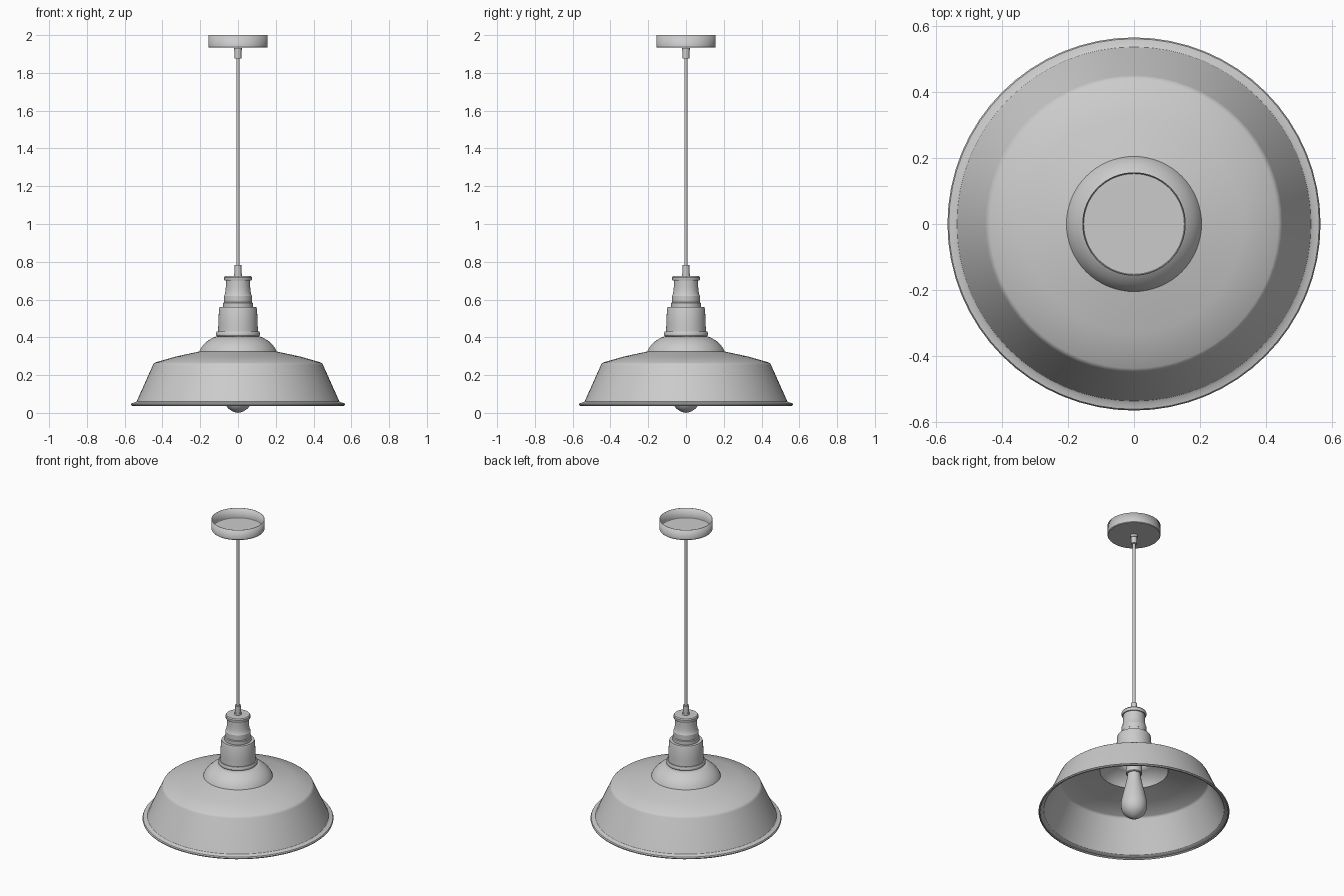
import bpy, bmesh, math

SEG = 64


def lathe(name, profile, seg=SEG, wall=0.0, angle=30):
    """Spin a bottom-to-top (radius, z) profile around the z axis."""
    bm = bmesh.new()
    rings = [[bm.verts.new((r * math.cos(2 * math.pi * i / seg),
                            r * math.sin(2 * math.pi * i / seg), z))
              for i in range(seg)] for r, z in profile]
    for a, b in zip(rings, rings[1:]):
        for i in range(seg):
            j = (i + 1) % seg
            bm.faces.new((a[i], a[j], b[j], b[i]))
    bmesh.ops.remove_doubles(bm, verts=bm.verts, dist=1e-5)
    mesh = bpy.data.meshes.new(name)
    bm.to_mesh(mesh)
    bm.free()
    ob = bpy.data.objects.new(name, mesh)
    bpy.context.collection.objects.link(ob)
    bpy.ops.object.select_all(action='DESELECT')
    ob.select_set(True)
    bpy.context.view_layer.objects.active = ob
    bpy.ops.object.shade_smooth_by_angle(angle=math.radians(angle))
    if wall:
        mod = ob.modifiers.new("wall", 'SOLIDIFY')
        mod.thickness = wall
        mod.offset = -1
    return ob


# Ceiling canopy: shallow cup, open at the top
lathe("ceiling_canopy", [(0, 1.934), (0.154, 1.934), (0.157, 1.938), (0.157, 2.0)], wall=0.003)

# Cord and the two cord grips
lathe("cord", [(0, 0.72), (0.008, 0.72), (0.008, 1.933), (0, 1.933)], seg=24)
lathe("upper_cord_grip", [(0, 1.875), (0.018, 1.875), (0.018, 1.918), (0.021, 1.918),
                          (0.021, 1.933), (0, 1.933)], seg=32)
lathe("lower_cord_grip", [(0, 0.72), (0.021, 0.72), (0.021, 0.738), (0.018, 0.738),
                          (0.018, 0.783), (0, 0.783)], seg=32)

# Lamp holder: stepped body with a cap
lathe("lamp_holder", [(0, 0.55), (0.079, 0.55), (0.079, 0.582), (0.074, 0.586), (0.074, 0.620),
                      (0.070, 0.626), (0.066, 0.650), (0.064, 0.675), (0.064, 0.700)])
lathe("lamp_holder_cap", [(0, 0.700), (0.071, 0.700), (0.073, 0.704), (0.073, 0.718),
                          (0.068, 0.725), (0, 0.725)])

# Neck sleeve and the collar that seats it on the shade
lathe("neck_sleeve", [(0.106, 0.425), (0.104, 0.47), (0.101, 0.548), (0.097, 0.560), (0.07, 0.560)])
lathe("neck_collar", [(0.10, 0.408), (0.114, 0.408), (0.117, 0.413), (0.117, 0.423),
                      (0.113, 0.430), (0.10, 0.430)])

# Shade: rolled rim, sloped skirt, gently domed top and crown
lathe("shade", [(0.558, 0.036), (0.564, 0.039), (0.566, 0.045), (0.562, 0.052), (0.545, 0.055),
                (0.537, 0.060), (0.451, 0.252), (0.447, 0.260), (0.438, 0.267),
                (0.33, 0.298), (0.205, 0.325), (0.198, 0.341), (0.182, 0.362),
                (0.160, 0.382), (0.133, 0.398), (0.100, 0.410)], wall=0.004)

# Bulb socket and teardrop bulb
lathe("bulb_socket", [(0, 0.30), (0.045, 0.30), (0.048, 0.304), (0.048, 0.56), (0, 0.56)], seg=48)
lathe("bulb", [(0, 0.0), (0.016, 0.003), (0.034, 0.011), (0.052, 0.024), (0.066, 0.041),
               (0.075, 0.064), (0.078, 0.09), (0.076, 0.115), (0.069, 0.15), (0.060, 0.19),
               (0.050, 0.23), (0.042, 0.27), (0.038, 0.305)], seg=48, angle=60)
